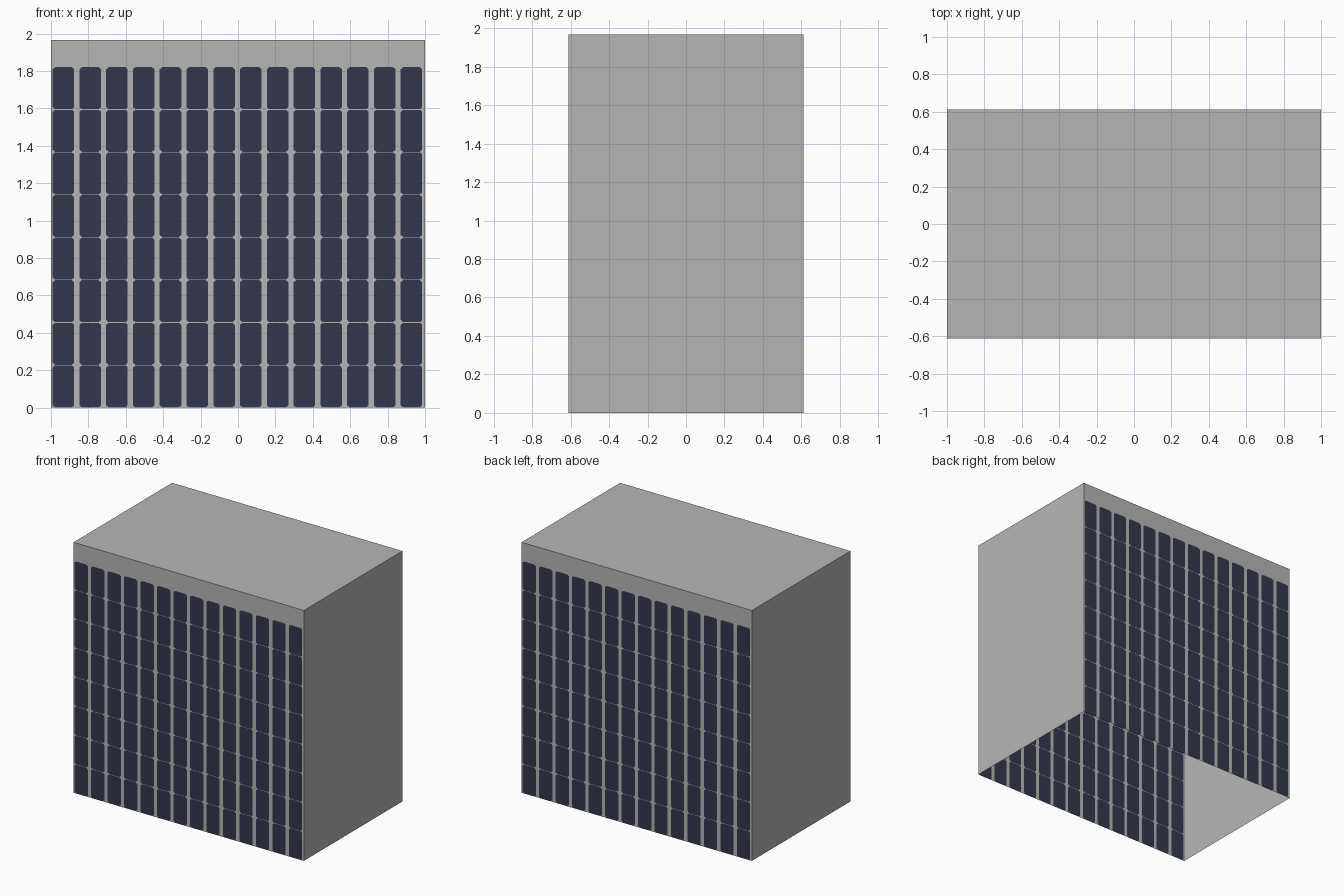
import bpy, bmesh
from mathutils import Matrix
from math import pi

if "Cube" in bpy.data.objects:
    bpy.data.objects.remove(bpy.data.objects["Cube"])

W, D, H = 1.0, 0.611, 1.966       # half width, half depth, height
COLS, ROWS, GLASS_TOP = 14, 8, 1.822


def material(name, rgb):
    m = bpy.data.materials.new(name)
    m.diffuse_color = (*rgb, 1)
    m.use_nodes = True
    m.node_tree.nodes["Principled BSDF"].inputs["Base Color"].default_value = m.diffuse_color
    return m


concrete = material("grey concrete", (0.47, 0.47, 0.47))
glass = material("dark blue glass", (0.033, 0.039, 0.07))


def finish(bm, name, mats):
    bmesh.ops.remove_doubles(bm, verts=bm.verts, dist=0.0001)
    me = bpy.data.meshes.new(name)
    bm.to_mesh(me)
    bm.free()
    for m in mats:
        me.materials.append(m)
    ob = bpy.data.objects.new(name, me)
    bpy.context.collection.objects.link(ob)
    return ob


def face(bm, pts, mat=0):
    f = bm.faces.new([bm.verts.new(p) for p in pts])
    f.material_index = mat


def window_wall(name, angle):
    """Thin wall of chamfered panes, each framed inside its own cell."""
    bm = bmesh.new()
    pitch, rise = 2 * W / COLS, GLASS_TOP / ROWS
    cx, cz = 0.013, 0.011         # chamfer size
    for i in range(COLS):
        for j in range(ROWS):
            x0, x1 = -W + i * pitch, -W + (i + 1) * pitch
            z0, z1 = j * rise, (j + 1) * rise
            a = x0 + 0.009 + 0.0003 * i
            b = a + 0.115
            c, d = z0 + 0.0015, z1 - 0.0015
            o = [(a + cx, -D, c), (b - cx, -D, c), (b, -D, c + cz), (b, -D, d - cz),
                 (b - cx, -D, d), (a + cx, -D, d), (a, -D, d - cz), (a, -D, c + cz)]
            r = [(x0, -D, z0), (x1, -D, z0), (x1, -D, z1), (x0, -D, z1)]
            face(bm, o, 1)
            for k in range(4):    # frame round the pane
                n = (k + 1) % 4
                face(bm, [r[k], r[n], o[2 * k + 1], o[2 * k]])
                face(bm, [r[n], o[(2 * k + 2) % 8], o[2 * k + 1]])
    # plain parapet band
    face(bm, [(-W, -D, GLASS_TOP), (W, -D, GLASS_TOP), (W, -D, H), (-W, -D, H)])
    bm.transform(Matrix.Rotation(angle, 4, 'Z'))
    return finish(bm, name, [concrete, glass])


def plain_panel(name, pts):
    bm = bmesh.new()
    face(bm, pts)
    return finish(bm, name, [concrete])


# window walls, front and back
window_wall("front_wall", 0)
window_wall("back_wall", pi)

# blank side walls and roof; the underside stays open
plain_panel("right_wall", [(W, -D, 0), (W, D, 0), (W, D, H), (W, -D, H)])
plain_panel("left_wall", [(-W, D, 0), (-W, -D, 0), (-W, -D, H), (-W, D, H)])
plain_panel("roof", [(-W, -D, H), (W, -D, H), (W, D, H), (-W, D, H)])
